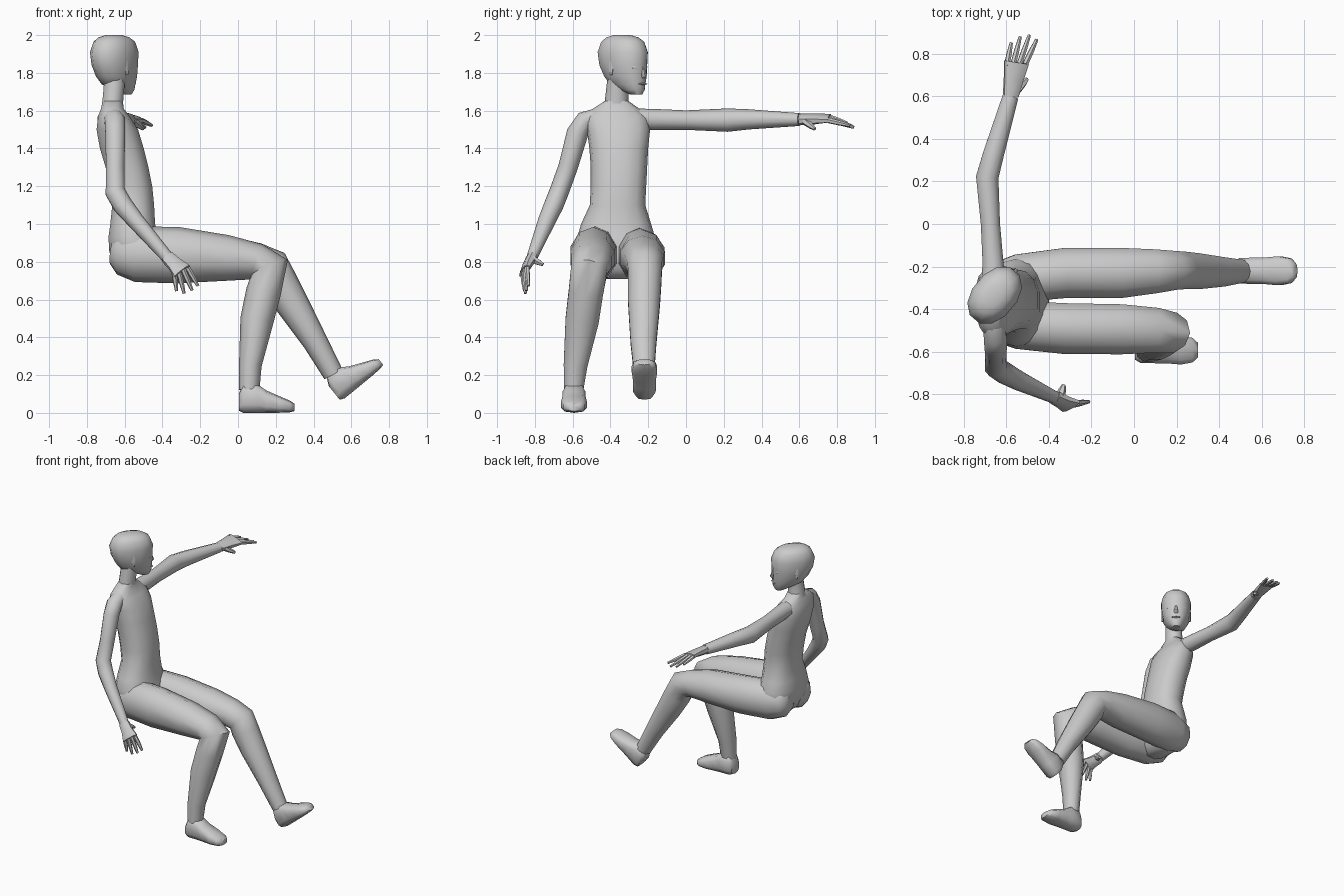
import bpy, bmesh, math
from mathutils import Vector as V, Matrix

X, Y, Z = V((1, 0, 0)), V((0, 1, 0)), V((0, 0, 1))


def finish(name, bm):
    bmesh.ops.recalc_face_normals(bm, faces=bm.faces)
    me = bpy.data.meshes.new(name)
    bm.to_mesh(me)
    bm.free()
    ob = bpy.data.objects.new(name, me)
    bpy.context.collection.objects.link(ob)
    return ob


def loft(name, secs, ref, axis=None, n=10, power=1.0):
    """secs: (centre, half size along ref, half size across); rings follow the path unless axis is set."""
    bm = bmesh.new()
    pts = [V(s[0]) for s in secs]
    rings = []
    for i, (c, a, b) in enumerate(secs):
        before = (pts[i] - pts[i - 1]).normalized() if i else V()
        after = (pts[i + 1] - pts[i]).normalized() if i < len(pts) - 1 else V()
        t = axis or (before + after).normalized()
        u = (ref - t * ref.dot(t)).normalized()
        v = t.cross(u)
        ring = []
        for k in range(n):
            w = 2 * math.pi * (k + 0.5) / n
            cu, cv = math.cos(w), math.sin(w)
            cu = math.copysign(abs(cu) ** power, cu)
            cv = math.copysign(abs(cv) ** power, cv)
            ring.append(bm.verts.new(pts[i] + u * (a * cu * 1.03) + v * (b * cv * 1.03)))
        rings.append(ring)
    for r, s in zip(rings, rings[1:]):
        for k in range(n):
            j = (k + 1) % n
            bm.faces.new((r[k], r[j], s[j], s[k]))
    bm.faces.new(rings[0])
    bm.faces.new(rings[-1])
    return finish(name, bm)


# torso: z, back x, front x, low y, high y
torso = [(0.71, -.58, -.46, -.44, -.29), (0.76, -.64, -.42, -.52, -.21),
         (0.85, -.68, -.40, -.575, -.16), (0.93, -.685, -.42, -.57, -.17),
         (1.0, -.675, -.44, -.55, -.19), (1.1, -.665, -.445, -.505, -.22),
         (1.2, -.68, -.455, -.50, -.215), (1.3, -.70, -.475, -.50, -.21),
         (1.4, -.73, -.50, -.507, -.205), (1.5, -.748, -.53, -.52, -.195),
         (1.57, -.74, -.575, -.535, -.205), (1.61, -.725, -.605, -.49, -.25),
         (1.65, -.715, -.61, -.43, -.305)]
loft("torso", [(((b + f) / 2, (l + h) / 2, z), (f - b) / 2, (h - l) / 2)
               for z, b, f, l, h in torso], X, Z, 14, 0.85)

# neck and turned head
loft("neck", [((-.67, -.365, 1.58), .06, .075), ((-.662, -.367, 1.66), .056, .06),
              ((-.655, -.36, 1.74), .056, .058), ((-.65, -.35, 1.80), .055, .06)], X, Z)
turn = math.radians(50)
face = V((math.cos(turn), math.sin(turn), 0))
side = V((-face.y, face.x, 0))
head_mid = V((-.655, -.335, 0))


def on_head(f, s, z):
    return head_mid + face * f + side * s + Z * z


head = [(1.685, .06, .125, .028), (1.71, .0, .138, .05), (1.74, -.07, .14, .068),
        (1.78, -.105, .143, .085), (1.84, -.135, .143, .097), (1.91, -.147, .147, .101),
        (1.965, -.125, .125, .087), (1.988, -.095, .09, .065), (2.0, -.055, .045, .035)]
loft("head", [(on_head((b + f) / 2, 0, z), (f - b) / 2, w) for z, b, f, w in head],
     face, Z, 12, 0.92)
loft("nose", [(on_head(.138, 0, 1.83), .008, .008), (on_head(.145, 0, 1.785), .017, .015),
              (on_head(.138, 0, 1.772), .01, .012)], face, Z, 6)
loft("mouth", [(on_head(.136, s, 1.742), r, .012) for s, r in
               ((-.028, .003), (0, .007), (.028, .003))], Z, side, 6)
for tag, s in (("right", -1), ("left", 1)):
    loft(tag + "_eye", [(on_head(f, s * w, 1.83), h, .006) for w, f, h in
                        ((.022, .137, .004), (.042, .127, .012), (.062, .112, .004))], Z, None, 6)
    loft(tag + "_ear", [(on_head(-.005, s * .088, z), r, .012) for z, r in
                        ((1.79, .008), (1.82, .017), (1.85, .02), (1.865, .01))], face, Z, 6)

# arms
loft("right_arm", [((-.66, -.46, 1.575), .05, .04), ((-.652, -.535, 1.548), .055, .05),
                   ((-.65, -.575, 1.48), .053, .056), ((-.65, -.625, 1.30), .05, .05),
                   ((-.65, -.672, 1.17), .053, .05), ((-.61, -.70, 1.10), .052, .05),
                   ((-.54, -.738, 1.015), .044, .045), ((-.375, -.815, .825), .032, .028)], X)
loft("left_arm", [((-.66, -.30, 1.56), .06, .05), ((-.663, -.18, 1.553), .05, .055),
                  ((-.675, 0, 1.55), .046, .05), ((-.69, .22, 1.55), .054, .06),
                  ((-.66, .33, 1.554), .05, .052), ((-.58, .60, 1.553), .038, .033)], X)


def hand(name, wrist, first, last, tips, thumb):
    wrist, first, last = V(wrist), V(first), V(last)
    mid, across = (first + last) / 2, last - first
    half = across.length / 2
    loft(name + "_palm", [(wrist, .036, .028), (wrist.lerp(mid, .5), half * .95, .025),
                          (mid, half + .012, .016)], across, None, 8, 0.8)
    for k, tip in enumerate(tips):
        root = wrist.lerp(first.lerp(last, k / 3), .92)
        tip = V(tip)
        loft(f"{name}_finger_{k + 1}", [(root, .014, .014), (root.lerp(tip, .5), .013, .013),
                                        (tip, .008, .008)], across, None, 6)
    root, tip = wrist.lerp(V(thumb[0]), .8), V(thumb[1])
    loft(name + "_thumb", [(root, .024, .02), (root.lerp(tip, .6), .018, .015),
                           (tip, .009, .009)], across, None, 6)


hand("right_hand", (-.375, -.815, .825), (-.335, -.868, .735), (-.258, -.845, .765),
     [(-.325, -.855, .645), (-.285, -.85, .632), (-.243, -.845, .648), (-.212, -.835, .672)],
     ((-.34, -.81, .81), (-.33, -.757, .785)))
hand("left_hand", (-.58, .60, 1.553), (-.60, .755, 1.572), (-.505, .765, 1.548),
     [(-.577, .852, 1.535), (-.535, .88, 1.518), (-.492, .888, 1.512), (-.457, .868, 1.522)],
     ((-.545, .64, 1.54), (-.502, .682, 1.503)))

# legs: seat, thigh, knee and shin in one run
loft("right_leg", [((-.67, -.455, .85), .06, .06), ((-.63, -.46, .845), .10, .11),
                   ((-.54, -.475, .84), .115, .143), ((-.32, -.492, .835), .122, .145),
                   ((-.06, -.495, .82), .12, .118), ((.10, -.50, .80), .108, .095),
                   ((.165, -.512, .765), .098, .105), ((.135, -.53, .64), .093, .09),
                   ((.10, -.55, .49), .09, .086), ((.065, -.585, .25), .064, .058),
                   ((.06, -.595, .12), .052, .052)], Y)
loft("left_leg", [((-.67, -.28, .85), .06, .06), ((-.63, -.275, .845), .10, .11),
                  ((-.54, -.255, .84), .115, .14), ((-.32, -.23, .83), .12, .135),
                  ((-.06, -.23, .82), .12, .115), ((.10, -.222, .805), .105, .092),
                  ((.18, -.218, .775), .093, .095), ((.215, -.218, .70), .09, .094),
                  ((.285, -.222, .58), .086, .086), ((.41, -.225, .375), .07, .064),
                  ((.505, -.222, .205), .054, .053)], Y)


# feet: along x, bottom z, top z, half width
def foot(name, heel, tilt):
    prof = [(.005, .01, .10, .045), (.03, .0, .15, .06), (.10, .0, .15, .062),
            (.15, .0, .115, .062), (.22, .0, .085, .068), (.275, .002, .062, .058),
            (.30, .008, .045, .035)]
    ob = loft(name, [((x, 0, (b + t) / 2), w, (t - b) / 2) for x, b, t, w in prof],
              Y, X, 10, 0.7)
    ob.data.transform(Matrix.Translation(heel) @ Matrix.Rotation(-math.radians(tilt), 4, 'Y'))


foot("right_foot", (0, -.593, .002), 0)
foot("left_foot", (.54, -.22, .06), 39)

# smooth shading
for ob in bpy.data.objects:
    ob.select_set(True)
    bpy.context.view_layer.objects.active = ob
bpy.ops.object.shade_smooth_by_angle(angle=math.radians(50))
